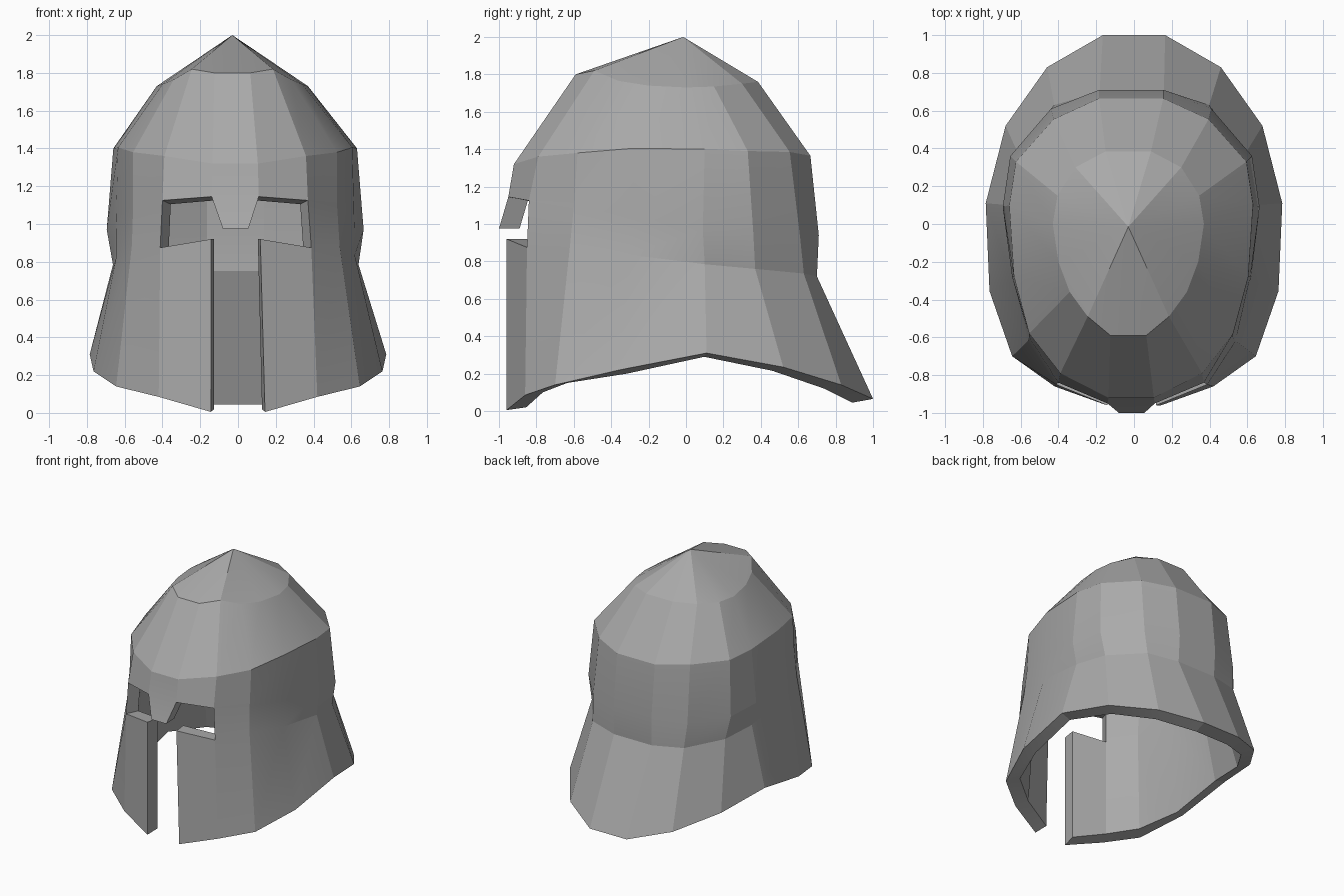
import bpy, bmesh, math

cube = bpy.data.objects.get("Cube")
if cube:
    bpy.data.objects.remove(cube, do_unlink=True)

steel = bpy.data.materials.new("grey steel")
steel.use_nodes = True
colour = (0.40, 0.40, 0.40, 1)
steel.diffuse_color = colour
steel.node_tree.nodes["Principled BSDF"].inputs["Base Color"].default_value = colour

# Half cross-sections, listed from the back round to the front:
# centre x shift, lift of the inner skin at the back and at the front, points
RINGS = [
    # flared lower rim
    (0.0, -.02, .015,
     [(.165, 1.0, .065), (.46, .83, .14), (.68, .52, .235), (.785, .11, .31),
      (.765, -.355, .22), (.645, -.70, .14), (.42, -.86, .085), (.143, -.96, .005)]),
    # neck crease and top of the cheek plates
    (-.012, .03, 0.0,
     [(.17, .70, .72), (.41, .63, .735), (.60, .37, .76), (.65, .10, .785),
      (.63, -.30, .835), (.55, -.62, .885), (.40, -.85, .875), (.13, -.96, .92)]),
    # widest band and brow edge
    (-.015, 0.0, -.02,
     [(.17, .71, .94), (.425, .61, .93), (.64, .36, .95), (.68, .09, .97),
      (.63, -.28, 1.04), (.54, -.60, 1.09), (.385, -.84, 1.125), (.125, -.95, 1.145)]),
    # base of the dome
    (-.015, -.03, -.03,
     [(.17, .665, 1.365), (.41, .555, 1.385), (.61, .33, 1.39), (.645, .10, 1.40),
      (.62, -.28, 1.405), (.54, -.58, 1.38), (.375, -.79, 1.36), (.12, -.92, 1.32)]),
    # crown
    (-.03, -.08, -.08,
     [(.12, .385, 1.76), (.28, .30, 1.75), (.375, .15, 1.735), (.40, 0, 1.73),
      (.37, -.20, 1.74), (.31, -.36, 1.765), (.215, -.49, 1.82), (.095, -.59, 1.80)]),
]
RIM, NECK, BROW, DOME, CROWN = range(5)
N = 16
INNER_SCALE = 0.89

bm = bmesh.new()


def build_skin(scale, lift):
    """Build one skin of the helmet; returns its vertices and faces in build order."""
    verts, faces, rings = [], [], []

    def vert(x, y, z):
        verts.append(bm.verts.new((x * scale, y * scale, z)))
        return verts[-1]

    # Each ring runs front left, round the back, to front right
    for cx, back, front, half in RINGS:
        pts = [(x, y, z + lift * (back if k < 5 else front))
               for k, (x, y, z) in enumerate(half)]
        rings.append([vert(cx + x, y, z) for x, y, z in reversed(pts)]
                     + [vert(cx - x, y, z) for x, y, z in pts])

    for level in range(RIM, CROWN):
        low, high = rings[level], rings[level + 1]
        for i in range(N):
            # leave the face slot and the eye openings free
            if i == N - 1 and level < BROW or level == NECK and i in (0, N - 2):
                continue
            j = (i + 1) % N
            faces.append(bm.faces.new((low[i], low[j], high[j], high[i])))

    # Pointed cap
    apex = vert(-.03, -.015, 2.0 - .1 * lift)
    for i in range(N):
        faces.append(bm.faces.new((rings[CROWN][i], rings[CROWN][(i + 1) % N], apex)))

    # Nose guard hanging from the brow
    left_tip, right_tip = vert(.055, -1.0, .975), vert(-.08, -1.0, .975)
    faces.append(bm.faces.new((rings[BROW][-1], rings[BROW][0], left_tip, right_tip)))
    return verts, faces


outer, outer_faces = build_skin(1.0, 0)
inner, inner_faces = build_skin(INNER_SCALE, 1)

# Plate edges joining the two skins along every opening
partner = dict(zip(outer, inner))
for edge in [e for f in outer_faces for e in f.edges if e.is_boundary]:
    a, b = edge.verts
    bm.faces.new((a, b, partner[b], partner[a]))

bmesh.ops.recalc_face_normals(bm, faces=bm.faces)

mesh = bpy.data.meshes.new("helmet_shell")
bm.to_mesh(mesh)
bm.free()
mesh.materials.append(steel)
helmet = bpy.data.objects.new("helmet_shell", mesh)
bpy.context.collection.objects.link(helmet)

# Soften only the shallowest facets
bpy.ops.object.select_all(action='DESELECT')
helmet.select_set(True)
bpy.context.view_layer.objects.active = helmet
bpy.ops.object.shade_smooth_by_angle(angle=math.radians(14))
